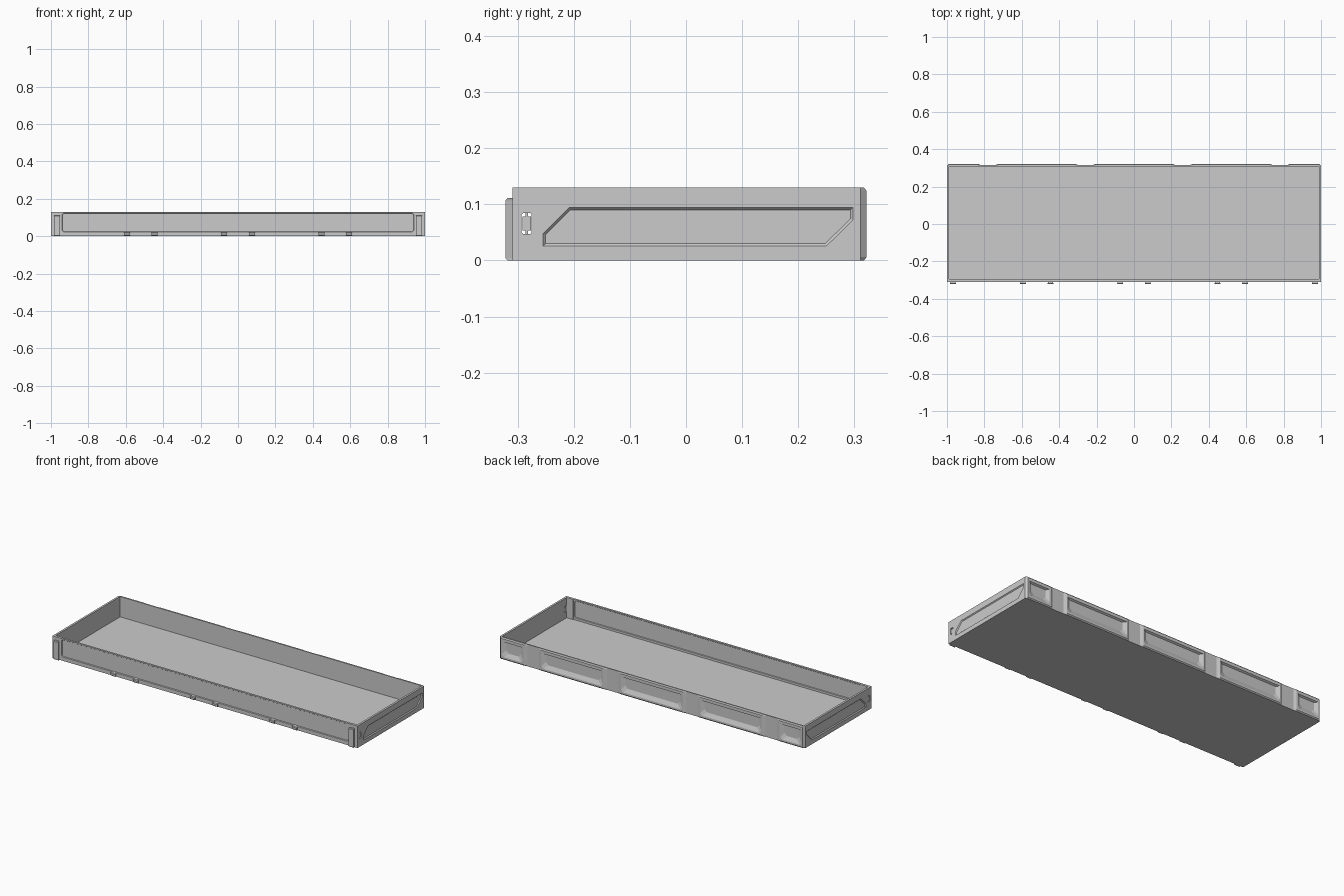
import bpy, bmesh
from mathutils import Vector

if "Cube" in bpy.data.objects:
    bpy.data.objects.remove(bpy.data.objects["Cube"])


def loft(name, rings):
    """Closed solid through a list of equal-length rings, capped at both ends."""
    bm = bmesh.new()
    vs = [[bm.verts.new(p) for p in r] for r in rings]
    n = len(rings[0])
    for a, b in zip(vs, vs[1:]):
        for i in range(n):
            j = (i + 1) % n
            bm.faces.new((a[i], a[j], b[j], b[i]))
    bm.faces.new(vs[0])
    bm.faces.new(vs[-1])
    bmesh.ops.recalc_face_normals(bm, faces=bm.faces)
    me = bpy.data.meshes.new(name)
    bm.to_mesh(me)
    bm.free()
    ob = bpy.data.objects.new(name, me)
    bpy.context.collection.objects.link(ob)
    return ob


def box(name, x0, x1, y0, y1, z0, z1):
    ring = [(x0, y0), (x1, y0), (x1, y1), (x0, y1)]
    return loft(name, [[(x, y, z) for x, y in ring] for z in (z0, z1)])


def inset(poly, d):
    """Offset a counter-clockwise convex 2D outline inward by d."""
    out = []
    for i, p in enumerate(poly):
        p, a, b = Vector(p), Vector(poly[i - 1]), Vector(poly[(i + 1) % len(poly)])
        u, v = (p - a).normalized(), (b - p).normalized()
        n1, n2 = Vector((-u.y, u.x)), Vector((-v.y, v.x))
        out.append(tuple(p + (n1 + n2) * d / (1 + n1.dot(n2))))
    return out


def carve(ob, cutters):
    bpy.context.view_layer.objects.active = ob
    for c in cutters:
        m = ob.modifiers.new("cut", 'BOOLEAN')
        m.operation, m.solver, m.object = 'DIFFERENCE', 'EXACT', c
        bpy.ops.object.modifier_apply(modifier=m.name)
        bpy.data.objects.remove(c)


def chamfered(x0, x1, z0, z1, c):
    return [(x0 + c, z0), (x1 - c, z0), (x1, z0 + c), (x1, z1 - c),
            (x1 - c, z1), (x0 + c, z1), (x0, z1 - c), (x0, z0 + c)]


H = 0.13
box("floor", -0.995, 0.995, -0.303, 0.312, 0, 0.01)

# side walls with a bevelled recess and a barred slot near the front
panel = [(-0.255, 0.025), (0.25, 0.025), (0.298, 0.072), (0.298, 0.095),
         (-0.208, 0.095), (-0.255, 0.048)]
slot = chamfered(-0.293, -0.275, 0.047, 0.085, 0.003)
for s, side in ((1, "right"), (-1, "left")):
    x0, x1 = sorted((s * 0.988, s * 1.0))
    wall = box(side + "_wall", x0, x1, -0.303, 0.310, 0, H)
    recess = loft("recess_cutter", [[(s * x, y, z) for y, z in inset(panel, d)]
                                    for x, d in ((1.001, -0.0005), (0.995, 0.005))])
    hole = loft("slot_cutter", [[(s * x, y, z) for y, z in slot] for x in (0.98, 1.01)])
    carve(wall, [recess, hole])
    x0, x1 = sorted((s * 0.989, s * 0.997))
    box(side + "_slot_bar", x0, x1, -0.2915, -0.2765, 0.053, 0.078)
    box(side + "_slot_rib", x0, x1, -0.286, -0.282, 0.046, 0.086)

# front wall: frame with a shallow panel sunk into both faces
front = box("front_wall", -1, 1, -0.309, -0.297, 0, H)
fp = chamfered(-0.94, 0.94, 0.022, 0.125, 0.008)
cuts = []
for ya, yb in ((-0.3095, -0.305), (-0.2965, -0.300)):
    cuts.append(loft("panel_cutter", [[(x, y, z) for x, z in inset(fp, d)]
                                      for y, d in ((ya, 0), (yb, 0.003))]))
carve(front, cuts)

# corner posts inside the front wall
for s in (1, -1):
    x0, x1 = sorted((s * 0.945, s * 0.99))
    box("front_corner_post", x0, x1, -0.298, -0.294, 0.01, H)

# dovetail clips along the bottom of the front
def dovetail(name, x, z0, z1, top_in=0.0):
    prof = lambda y: [(x - 0.010, -0.305), (x + 0.010, -0.305),
                      (x + 0.016, y), (x - 0.016, y)]
    loft(name, [[(a, b, z) for a, b in prof(y)] for z, y in
                ((z0, -0.318), (z0 + 0.004, -0.322), (z1 - 0.004, -0.322), (z1, -0.318))])


for s in (1, -1):
    for x in (0.074, 0.446, 0.594):
        dovetail("front_clip", s * x, 0.003, 0.022)
    dovetail("front_corner_rail", s * 0.967, 0, 0.111)


# back wall: vertical grooves with sloped sides, chamfered rim
def back_plan(y):
    pts = [(-1, 0.308), (-1, 0.311), (-0.99, y)]
    for c in (-0.78, -0.26, 0.26, 0.78):
        pts += [(c - 0.055, y), (c - 0.038, 0.3145), (c + 0.038, 0.3145), (c + 0.055, y)]
    return pts + [(0.99, y), (1, 0.311), (1, 0.308)]


back = loft("back_wall", [[(x, y, z) for x, y in back_plan(yo)] for z, yo in
                          ((0, 0.317), (0.006, 0.322), (0.124, 0.322), (H, 0.317))])


# bevelled pockets between the grooves
def pocket(x0, x1):
    def outline(d, zb, zt, c):
        a, b = x0 + d, x1 - d
        return [(a + c, zb), (b - c, zb), (b, zb + c), (b, zt), (a, zt), (a, zb + c)]
    rings = ((0.3225, outline(0, 0.016, 0.106, 0.012)),
             (0.3115, outline(0.022, 0.040, 0.100, 0.016)))
    return loft("pocket_cutter", [[(x, y, z) for x, z in r] for y, r in rings])


carve(back, [pocket(c - 0.202, c + 0.202) for c in (-0.52, 0, 0.52)]
      + [pocket(-0.982, -0.842), pocket(0.842, 0.982)])
